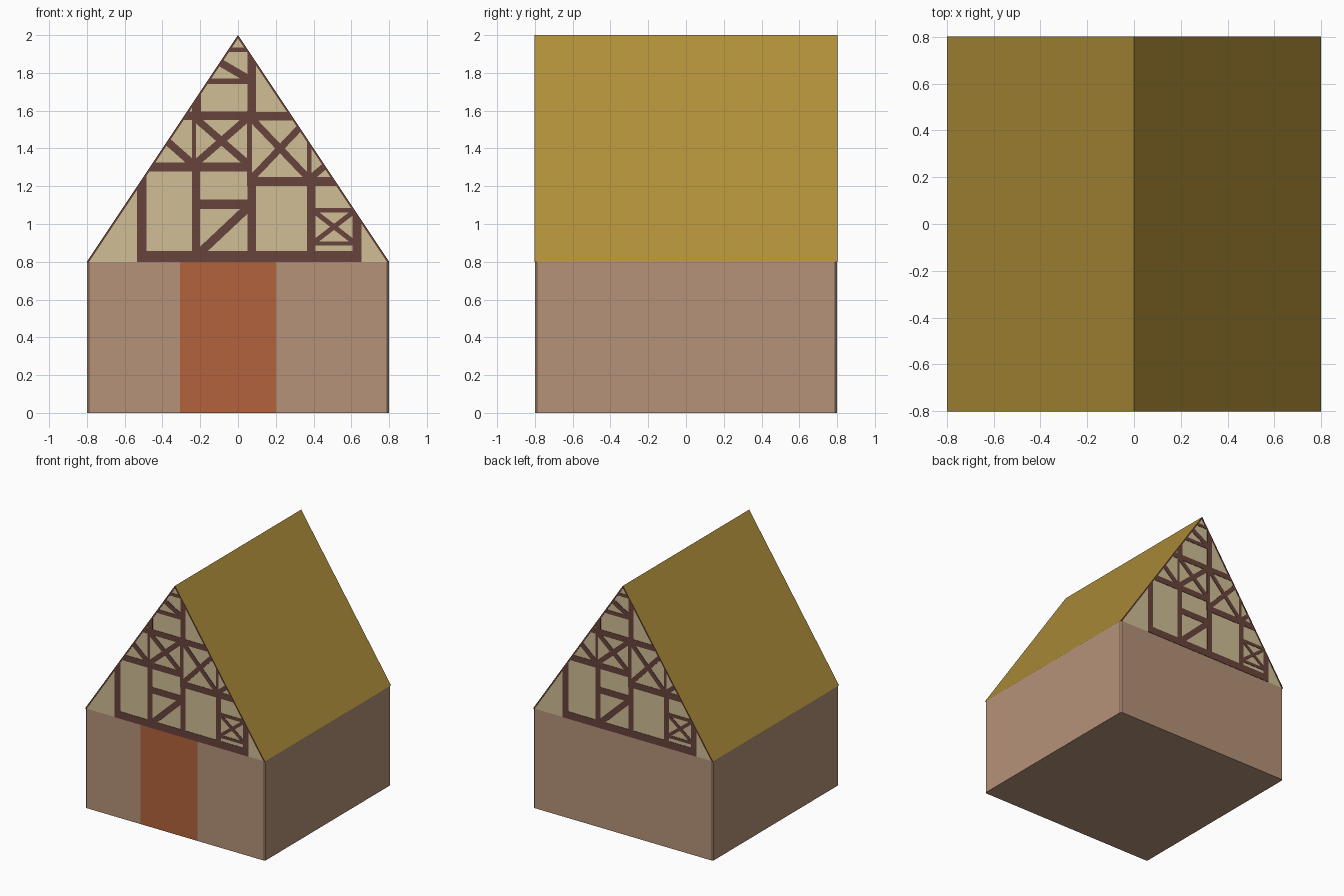
import bpy, bmesh, math
from mathutils import Vector

if "Cube" in bpy.data.objects:
    bpy.data.objects.remove(bpy.data.objects["Cube"])

W, EAVE, RIDGE = 0.8, 0.8, 2.0


def material(name, rgb):
    m = bpy.data.materials.new(name)
    lin = [((c / 255 + 0.055) / 1.055) ** 2.4 for c in rgb]
    m.diffuse_color = (*lin, 1)
    m.use_nodes = True
    m.node_tree.nodes["Principled BSDF"].inputs["Base Color"].default_value = m.diffuse_color
    return m


wall = material("tan wall", (181, 146, 120))
door = material("rust door", (178, 98, 60))
thatch = material("ochre roof", (177, 143, 58))
plaster = material("cream plaster", (208, 189, 150))
timber = material("dark timber", (104, 68, 60))


def make(name, bm, mats):
    me = bpy.data.meshes.new(name)
    bm.to_mesh(me)
    bm.free()
    for m in mats:
        me.materials.append(m)
    ob = bpy.data.objects.new(name, me)
    bpy.context.collection.objects.link(ob)
    return ob


# Walls: box with slim corner chamfers, the door cut into the front face
bm = bmesh.new()
bmesh.ops.create_cube(bm, size=1)
for v in bm.verts:
    v.co = (v.co.x * 2 * W, v.co.y * 2 * W, (v.co.z + 0.5) * EAVE)
upright = [e for e in bm.edges if abs(e.verts[0].co.z - e.verts[1].co.z) > 0.1]
bmesh.ops.bevel(bm, geom=upright, offset=0.01, segments=1, affect='EDGES')
for x in (-0.306, 0.2):
    bmesh.ops.bisect_plane(bm, geom=bm.verts[:] + bm.edges[:] + bm.faces[:],
                           plane_co=(x, 0, 0), plane_no=(1, 0, 0))
bm.normal_update()
for f in bm.faces:
    if f.normal.y < -0.9 and -0.306 < f.calc_center_median().x < 0.2:
        f.material_index = 1
make("walls", bm, [wall, door])

# Roof: triangular prism, slopes thatched and gable ends plastered
bm = bmesh.new()
tri = bm.faces.new([bm.verts.new(p) for p in
                    ((-W, -W, EAVE), (W, -W, EAVE), (0, -W, RIDGE))])
ext = bmesh.ops.extrude_face_region(bm, geom=[tri], use_keep_orig=True)
bmesh.ops.translate(bm, vec=(0, 2 * W, 0),
                    verts=[g for g in ext["geom"] if isinstance(g, bmesh.types.BMVert)])
bmesh.ops.recalc_face_normals(bm, faces=bm.faces[:])
for f in bm.faces:
    f.material_index = 1 if abs(f.normal.y) > 0.9 else 2 if f.normal.z < -0.9 else 0
make("roof", bm, [thatch, plaster, wall])

# Timber pattern in gable coordinates (x, z)
posts = [  # left, right, bottom, top
    (-0.535, -0.485, 0.8, 1.3), (-0.243, -0.2, 0.8, 1.3), (-0.243, -0.222, 1.3, 1.6),
    (-0.243, -0.197, 1.57, 1.76), (0.05, 0.095, 0.8, 1.25), (0.047, 0.075, 1.2, 1.6),
    (0.05, 0.095, 1.57, 1.95), (0.365, 0.41, 0.8, 1.22), (0.365, 0.388, 1.2, 1.5),
    (0.607, 0.655, 0.8, 1.1)]
rails = [
    (-0.535, 0.655, 0.8, 0.858), (-0.6, 0.07, 1.277, 1.325), (0.05, 0.6, 1.2, 1.25),
    (-0.2, 0.05, 1.08, 1.13), (-0.4, 0.075, 1.55, 1.595), (0.05, 0.4, 1.547, 1.592),
    (-0.2, 0.07, 1.74, 1.77), (-0.1, 0.07, 1.91, 1.935),
    (0.4, 0.62, 1.06, 1.085), (0.4, 0.62, 0.885, 0.908)]
braces = [  # start x, z, end x, z, width
    (-0.2, 0.85, 0.05, 1.085, 0.045), (-0.4, 1.46, -0.23, 1.31, 0.04),
    (-0.12, 1.87, 0.06, 1.765, 0.04), (0.38, 1.24, 0.5, 1.34, 0.035)]
crosses = [  # left, right, bottom, top, width
    (-0.225, 0.05, 1.32, 1.56, 0.038), (0.075, 0.37, 1.245, 1.555, 0.036),
    (0.405, 0.612, 0.905, 1.065, 0.026)]
for l, r, b, t, w in crosses:
    braces += [(l, b, r, t, w), (l, t, r, b, w)]
for s in (-1, 1):  # edge trim along the slopes (half is clipped off)
    trim = (s * W, EAVE, 0, RIDGE, 0.02)
    braces.append(trim)


def timber_frame(name, turn):
    bm = bmesh.new()
    quads = [((l, b), (r, b), (r, t), (l, t)) for l, r, b, t in posts + rails]
    for x1, z1, x2, z2, w in braces:
        a, c = Vector((x1, z1)), Vector((x2, z2))
        d = (c - a).normalized()
        p = Vector((-d.y, d.x)) * w / 2
        quads.append((a - p, c - p, c + p, a + p))
    for q in quads:
        bm.faces.new([bm.verts.new((x, -W, z)) for x, z in q])
    # trim everything to the gable triangle
    cuts = [((0, 0, RIDGE), (s * (RIDGE - EAVE), 0, W)) for s in (-1, 1)]
    for co, no in cuts + [((0, 0, EAVE), (0, 0, -1))]:
        bmesh.ops.bisect_plane(bm, geom=bm.verts[:] + bm.edges[:] + bm.faces[:],
                               plane_co=co, plane_no=no, clear_outer=True)
    ob = make(name, bm, [timber])
    mod = ob.modifiers.new("thickness", 'SOLIDIFY')
    mod.thickness = 0.003
    mod.offset = 1
    ob.rotation_euler.z = turn


timber_frame("front_timber", 0)
timber_frame("back_timber", math.pi)
